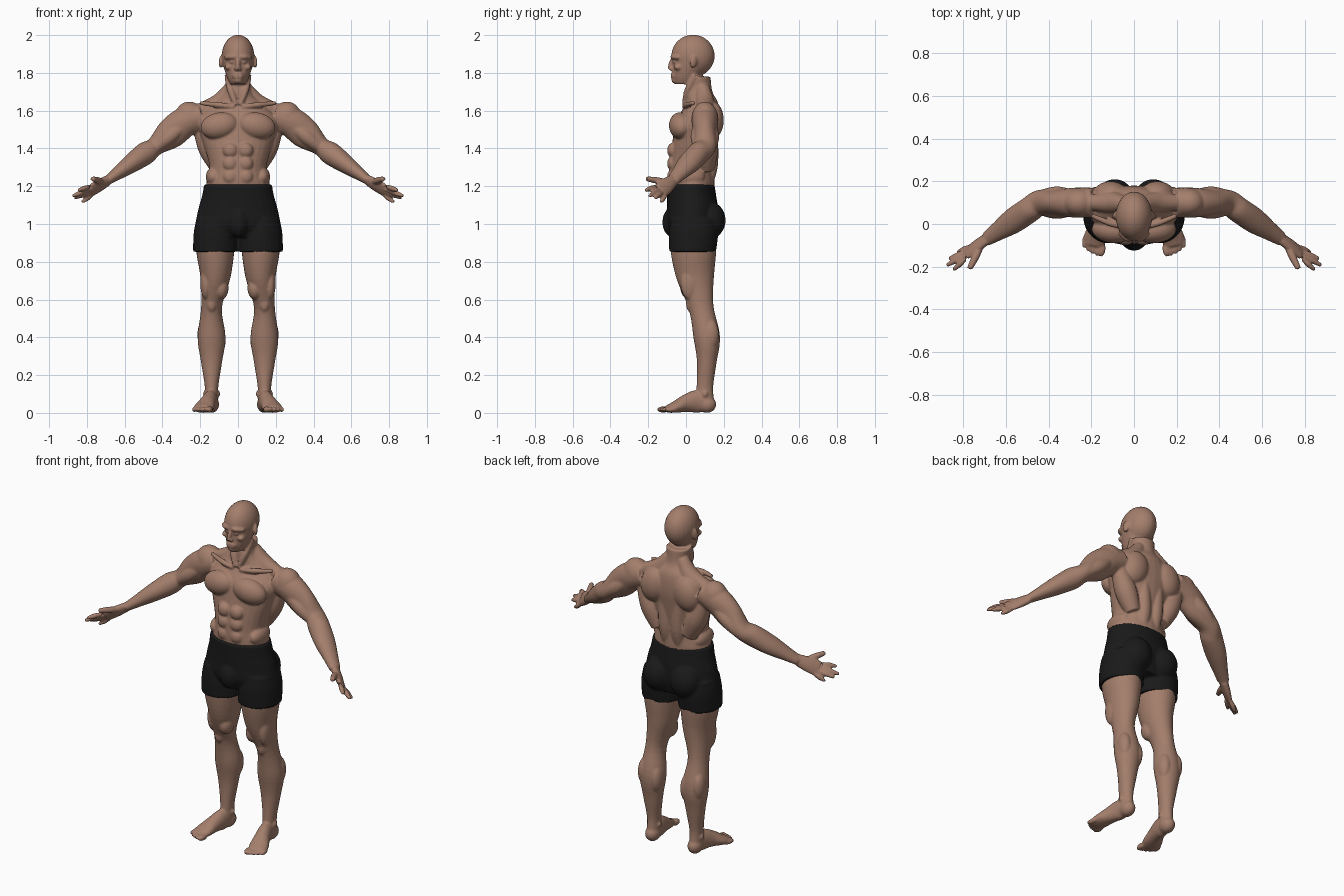
import bpy, bmesh, math
from mathutils import Vector, Matrix, Euler

default_cube = bpy.data.objects.get("Cube")
if default_cube:
    bpy.data.objects.remove(default_cube)

UP, DEPTH = Vector((0, 0, 1)), Vector((0, 1, 0))
SEGMENTS, STEPS = 28, 5


def make_material(name, colour):
    material = bpy.data.materials.new(name)
    material.use_nodes = True
    material.diffuse_color = (*colour, 1)
    shader = material.node_tree.nodes["Principled BSDF"]
    shader.inputs["Base Color"].default_value = material.diffuse_color
    return material


def spline(rows):
    """Catmull-Rom interpolation through rows of numbers."""
    rows = [Vector(row) for row in rows]
    padded = [rows[0], *rows, rows[-1]]
    result = []
    for before, start, end, after in zip(padded, padded[1:], padded[2:], padded[3:]):
        leave, arrive = (end - before) / 2, (after - start) / 2
        for step in range(STEPS):
            t = step / STEPS
            blend = t * t * (3 - 2 * t)
            result.append(start.lerp(end, blend) + leave * (t * (1 - t) ** 2)
                          - arrive * (t * t * (1 - t)))
    return result + [rows[-1]]


def tube(bm, *rows, towards=DEPTH, axis=None):
    """Loft ellipses along rows of centre, radius across, radius towards."""
    rows = spline([(*centre, across, deep) for centre, across, deep in rows])
    centres = [row.to_3d() if len(row) < 4 else Vector(row[:3]) for row in rows]
    rings = []
    for i, row in enumerate(rows):
        ahead, behind = min(i + 1, len(rows) - 1), max(i - 1, 0)
        tangent = (axis or centres[ahead] - centres[behind]).normalized()
        v = (towards - tangent * towards.dot(tangent)).normalized()
        u = v.cross(tangent)
        across, deep = row[3:]
        ring = []
        for k in range(SEGMENTS):
            angle = math.tau * k / SEGMENTS
            offset = u * across * math.cos(angle) + v * deep * math.sin(angle)
            ring.append(bm.verts.new(centres[i] + offset))
        rings.append(ring)
    for low, high in zip(rings, rings[1:]):
        for k in range(SEGMENTS):
            n = (k + 1) % SEGMENTS
            bm.faces.new((low[k], low[n], high[n], high[k]))
    bm.faces.new(reversed(rings[0]))
    bm.faces.new(rings[-1])


def stack(bm, *levels):
    """Loft level ellipses from height, half width, front and back."""
    rows = []
    for height, width, front, back in levels:
        rows.append(((0, (front + back) / 2, height), width, (back - front) / 2))
    tube(bm, *rows, axis=UP)


def cord(bm, radius, *points):
    """Round muscle or ridge, thinner at both ends."""
    ends = (points[0], points[-1])
    rows = []
    for point in points:
        thickness = radius * (.7 if point in ends else 1)
        rows.append((point, thickness, thickness))
    tube(bm, *rows)


def blob(bm, centre, radii, turn=(0, 0, 0)):
    """Ellipsoid mass."""
    scale = Matrix.Diagonal((*radii, 1))
    matrix = Matrix.Translation(centre) @ Euler(turn).to_matrix().to_4x4() @ scale
    bmesh.ops.create_uvsphere(bm, u_segments=24, v_segments=16, radius=1, matrix=matrix)


def finish(bm, name, material, voxel, smoothing):
    """Mirror the half, fuse all the masses into one surface and relax it."""
    bmesh.ops.recalc_face_normals(bm, faces=bm.faces)
    mesh = bpy.data.meshes.new(name)
    bm.to_mesh(mesh)
    bm.free()
    mesh.materials.append(material)
    mesh.shade_smooth()
    obj = bpy.data.objects.new(name, mesh)
    bpy.context.collection.objects.link(obj)
    mirror = obj.modifiers.new("mirror", 'MIRROR')
    mirror.use_mirror_merge = False
    fuse = obj.modifiers.new("fuse", 'REMESH')
    fuse.mode = 'VOXEL'
    fuse.voxel_size = voxel
    fuse.use_smooth_shade = True
    relax = obj.modifiers.new("relax", 'SMOOTH')
    relax.iterations = smoothing


skin = make_material("skin", colour=(.37, .21, .15))
cloth = make_material("black cloth", colour=(.01, .01, .01))
body = bmesh.new()

# Torso and neck
stack(body, (1.1, .16, -.07, .13), (1.2, .17, -.09, .15), (1.3, .15, -.09, .15),
      (1.45, .19, -.07, .17), (1.55, .21, -.05, .18), (1.64, .13, 0, .17),
      (1.7, .07, 0, .14), (1.78, .07, .01, .13))

# Chest, abdomen, flanks and shoulder blades
blob(body, centre=(.1, -.03, 1.52), radii=(.1, .06, .07), turn=(0, .2, .1))
for height in (1.25, 1.32, 1.39):
    blob(body, centre=(.04, -.07, height), radii=(.04, .03, .04))
blob(body, centre=(.13, .02, 1.25), radii=(.04, .08, .05))
blob(body, centre=(.11, .14, 1.55), radii=(.08, .06, .1), turn=(0, -.2, 0))

# Side of back, spine muscles, neck slope, collarbone and front of neck
cord(body, .06, (.1, .11, 1.29), (.15, .11, 1.4), (.2, .11, 1.52))
cord(body, .04, (.04, .11, 1.2), (.04, .13, 1.32), (.05, .14, 1.5))
cord(body, .05, (.04, .09, 1.72), (.1, .1, 1.64), (.21, .1, 1.6))
cord(body, .015, (.02, -.01, 1.62), (.1, 0, 1.63), (.2, .04, 1.64))
cord(body, .018, (.06, .05, 1.79), (.04, .01, 1.71), (.01, -.01, 1.63))

# Skull and jaw
blob(body, centre=(0, .037, 1.89), radii=(.086, .115, .112))
stack(body, (1.74, .04, -.06, .05), (1.78, .06, -.07, .08), (1.85, .08, -.07, .12),
      (1.9, .08, -.07, .12))

# Brow, nose, eyelid, cheekbone, lips, chin and ear
cord(body, .012, (0, -.07, 1.885), (.035, -.07, 1.885), (.07, -.04, 1.88))
cord(body, .012, (0, -.07, 1.88), (0, -.08, 1.85), (0, -.09, 1.82))
blob(body, centre=(.01, -.08, 1.82), radii=(.01, .01, .01))
blob(body, centre=(.03, -.06, 1.858), radii=(.016, .012, .008))
blob(body, centre=(.05, -.04, 1.83), radii=(.02, .025, .016))
for height in (1.792, 1.778):
    cord(body, .008, (0, -.075, height), (.014, -.072, height), (.03, -.06, 1.785))
blob(body, centre=(0, -.06, 1.76), radii=(.025, .017, .015))
blob(body, centre=(.09, .04, 1.86), radii=(.01, .02, .034), turn=(-.2, 0, .4))

# Arm
shoulder, elbow, wrist = Vector((.28, .1, 1.54)), Vector((.44, .1, 1.41)), Vector((.69, -.07, 1.23))
blob(body, centre=(.25, .1, 1.56), radii=(.08, .07, .09), turn=(0, .5, 0))
tube(body, ((.19, .1, 1.57), .07, .07), (shoulder, .08, .07),
     (shoulder.lerp(elbow, .5), .08, .06), (elbow, .05, .06),
     (elbow.lerp(wrist, .2), .06, .06), (elbow.lerp(wrist, .5), .05, .06),
     (elbow.lerp(wrist, .8), .034, .044), (wrist, .024, .034))
for front in (-.03, .03):
    bulge = Vector((0, front, -.01))
    cord(body, .04, shoulder + bulge, shoulder.lerp(elbow, .5) + bulge * 1.2, elbow + bulge)

# Palm, fingers and thumb
spread, knuckles = Vector((.25, -.77, .58)), Vector((.78, -.135, 1.177))
tube(body, (wrist, .023, .033), (wrist.lerp(knuckles, .5), .021, .042),
     (knuckles, .014, .045), towards=spread)
tips = [(.82, -.13, 1.12), (.86, -.16, 1.14), (.87, -.19, 1.15), (.84, -.21, 1.18)]
for i, tip in enumerate(map(Vector, tips)):
    base = knuckles + spread * .024 * (i - 1.5)
    cord(body, .014, base, base.lerp(tip, .5), tip)
    blob(body, centre=tip, radii=(.01, .01, .01))
cord(body, .018, (.71, -.09, 1.22), (.74, -.15, 1.23), (.77, -.21, 1.24))

# Leg
tube(body, ((.12, .04, .95), .1, .12), ((.12, .04, .85), .1, .12), ((.12, .05, .72), .08, .1),
     ((.14, .08, .56), .055, .066), ((.14, .11, .4), .074, .07), ((.14, .11, .27), .056, .052),
     ((.14, .1, .14), .036, .044), ((.14, .1, .05), .036, .05))

# Kneecap, inner and outer thigh
blob(body, centre=(.14, .03, .58), radii=(.03, .03, .05))
blob(body, centre=(.09, .02, .66), radii=(.04, .05, .06))
blob(body, centre=(.17, .02, .69), radii=(.03, .05, .09))

# Both calf heads and both ankle bones
for side in (-.04, .04):
    blob(body, centre=(.14 + side, .13, .4 + side / 3), radii=(.035, .045, .08))
    blob(body, centre=(.14 + side * .8, .1, .1), radii=(.014, .016, .018))

# Foot and toes
blob(body, centre=(.14, .11, .045), radii=(.04, .05, .045))
tube(body, ((.14, .12, .045), .035, .042), ((.145, .06, .06), .038, .06),
     ((.16, 0, .05), .043, .047), ((.18, -.06, .03), .054, .03),
     ((.19, -.1, .02), .046, .02), towards=UP)
for i in range(5):
    size = .013 if i else .017
    blob(body, centre=(.15 + i * .02, -.12 + i * i * .0025, .018),
         radii=(size, .034, size), turn=(0, 0, .15))
finish(body, "body", skin, voxel=.006, smoothing=4)

# Shorts: waist, leg, seat and front pouch
shorts = bmesh.new()
stack(shorts, (.93, .18, -.07, .15), (1, .22, -.1, .17), (1.08, .21, -.1, .17),
      (1.15, .19, -.1, .16), (1.21, .18, -.1, .15))
tube(shorts, ((.12, .04, 1.03), .1, .12), ((.12, .04, .95), .115, .13),
     ((.12, .035, .853), .118, .124), axis=UP)
blob(shorts, centre=(.09, .12, 1.02), radii=(.09, .09, .1))
blob(shorts, centre=(0, -.07, 1.01), radii=(.06, .055, .08))
finish(shorts, "shorts", cloth, voxel=.007, smoothing=3)
